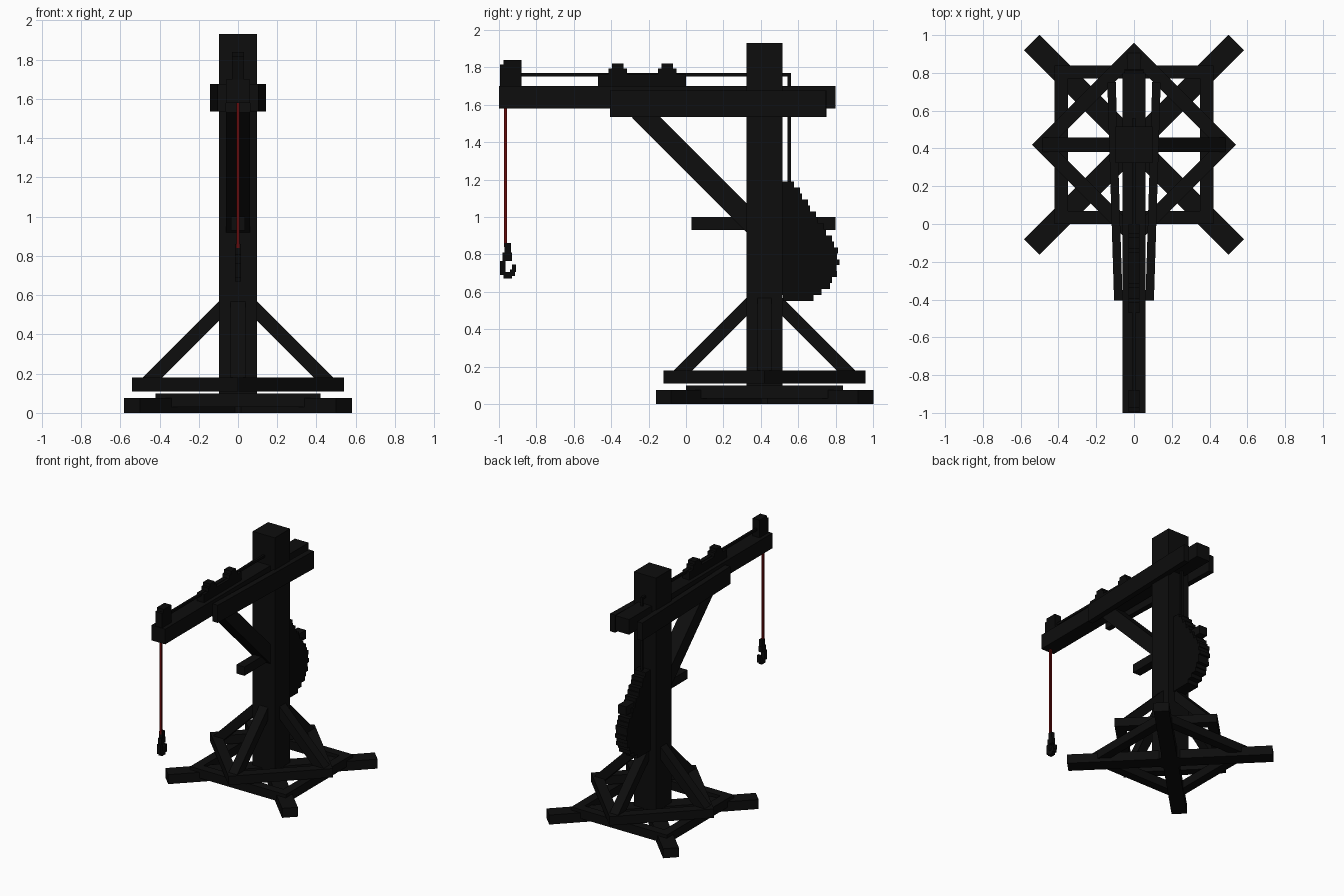
import bpy
import math
from mathutils import Vector, Matrix

cube = bpy.data.objects.get("Cube")
if cube:
    bpy.data.objects.remove(cube, do_unlink=True)


def material(name, color):
    m = bpy.data.materials.new(name)
    m.use_nodes = True
    m.diffuse_color = (*color, 1)
    m.node_tree.nodes["Principled BSDF"].inputs["Base Color"].default_value = (*color, 1)
    return m


WOOD = material("black_wood", (0.004, 0.004, 0.004))
IRON = material("black_iron", (0.003, 0.003, 0.003))
RED = material("dark_red_rope", (0.13, 0.003, 0.003))
MAST_Y = 0.42


def add_cube(name, matrix, mat):
    bpy.ops.mesh.primitive_cube_add(size=1)
    ob = bpy.context.object
    ob.name = name
    ob.data.transform(matrix)
    ob.data.materials.append(mat)
    return ob


def box(name, x, y, z, mat=WOOD):
    """Box from its (low, high) range on each axis."""
    spans = (x, y, z)
    mid = Vector([(a + b) / 2 for a, b in spans])
    size = [b - a for a, b in spans]
    return add_cube(name, Matrix.Translation(mid) @ Matrix.Diagonal((*size, 1)), mat)


def beam(name, start, end, width, height, mat=WOOD):
    """Square-ended beam between two points; width is level, height is across it."""
    a, b = Vector(start), Vector(end)
    along = (b - a).normalized()
    side = Vector((0, 0, 1)).cross(along)
    if side.length < 0.01:
        side = Vector((1, 0, 0))
    side.normalize()
    rot = Matrix((side, along, side.cross(along))).transposed().to_4x4()
    size = Matrix.Diagonal((width, (b - a).length, height, 1))
    return add_cube(name, Matrix.Translation((a + b) / 2) @ rot @ size, mat)


def polar(radius, angle, z):
    return Vector((radius * math.cos(angle), MAST_Y + radius * math.sin(angle), z))


def square_ring(name, half, width, z, height, turn):
    """Four beams that form a level square round the mast."""
    for i in range(4):
        angle = turn + i * math.pi / 2
        mid = polar(half - width / 2, angle, z)
        tangent = Vector((-math.sin(angle), math.cos(angle), 0))
        reach = half - (width if i % 2 else 0)
        beam(f"{name}_{i + 1}", mid - tangent * reach, mid + tangent * reach, width, height)


# Mast and crossed feet
box("mast", (-0.097, 0.097), (0.323, 0.515), (0, 1.93))
for i in range(2):
    a = math.pi / 4 + i * math.pi / 2
    beam(f"foot_beam_{i + 1}", polar(-0.765, a, 0.0375), polar(0.765, a, 0.0375), 0.115, 0.075)

# Base frames and mast braces
square_ring("lower_frame", 0.42, 0.07, 0.065, 0.07, 0)
square_ring("upper_frame", 0.54 / math.sqrt(2), 0.075, 0.145, 0.07, math.pi / 4)
for i in range(4):
    a = i * math.pi / 2
    beam(f"mast_brace_{i + 1}", polar(0.05, a, 0.565), polar(0.465, a, 0.15), 0.075, 0.07)

# Boom with splayed side rails, its diagonal strut and the cross peg
box("boom", (-0.06, 0.06), (-1, 0.8), (1.58, 1.70))
for side, label in ((1, "left"), (-1, "right")):
    beam(f"{label}_rail", (side * 0.083, -0.405, 1.605), (side * 0.119, 0.75, 1.605), 0.045, 0.14)
beam("boom_strut", (0, -0.25, 1.57), (0, 0.39, 0.93), 0.12, 0.11)
box("mast_peg", (-0.035, 0.035), (0.03, 0.8), (0.93, 1.0))

# Stepped pulley housing at the boom tip
box("tip_pulley", (-0.03, 0.03), (-0.975, -0.88), (1.69, 1.84), IRON)
box("tip_pulley_front", (-0.03, 0.03), (-0.995, -0.97), (1.69, 1.815), IRON)

# Rope guides on top of the boom
box("guide_rail", (-0.03, 0.03), (-0.47, 0.0), (1.69, 1.765), IRON)
for i, y in enumerate((-0.365, -0.1)):
    box(f"guide_base_{i + 1}", (-0.03, 0.03), (y - 0.05, y + 0.05), (1.75, 1.795), IRON)
    box(f"guide_cap_{i + 1}", (-0.03, 0.03), (y - 0.03, y + 0.03), (1.79, 1.82), IRON)

# Ropes
beam("boom_rope", (0, -0.9, 1.76), (0, 0.56, 1.76), 0.018, 0.018, IRON)
beam("winch_rope", (0, 0.552, 1.769), (0, 0.552, 1.15), 0.018, 0.018, IRON)
beam("hanging_rope", (0, -0.965, 1.6), (0, -0.965, 0.84), 0.016, 0.018, RED)

# Winch drum: stepped slices of a round drum that tapers up to the rope
DRUM_Z, RADIUS, STEP = 0.77, 0.22, 0.032
for i in range(20):
    low = 0.55 + i * STEP
    z = low + STEP / 2
    reach = math.sqrt(max(RADIUS ** 2 - (z - DRUM_Z) ** 2, 0))
    back = 0.6 + reach
    if z > 0.88:
        back = 0.585 + 0.2 * (1.18 - z) / 0.3
    front = max(0.51, 0.6 - reach) if z < DRUM_Z else 0.51
    notch = 0.012 if i % 2 else 0
    box(f"winch_slice_{i + 1}", (-0.05, 0.05), (front, max(back, 0.585) - notch),
        (low, low + STEP), IRON)

# Stepped hook
hook = {
    "swivel": (-0.97, -0.935, 0.81, 0.86),
    "neck": (-0.98, -0.93, 0.765, 0.81),
    "shank": (-0.995, -0.965, 0.69, 0.765),
    "bottom": (-0.975, -0.93, 0.67, 0.705),
    "bend": (-0.94, -0.915, 0.685, 0.72),
    "tip": (-0.93, -0.91, 0.705, 0.745),
}
for part, (y0, y1, z0, z1) in hook.items():
    box(f"hook_{part}", (-0.015, 0.015), (y0, y1), (z0, z1), IRON)
